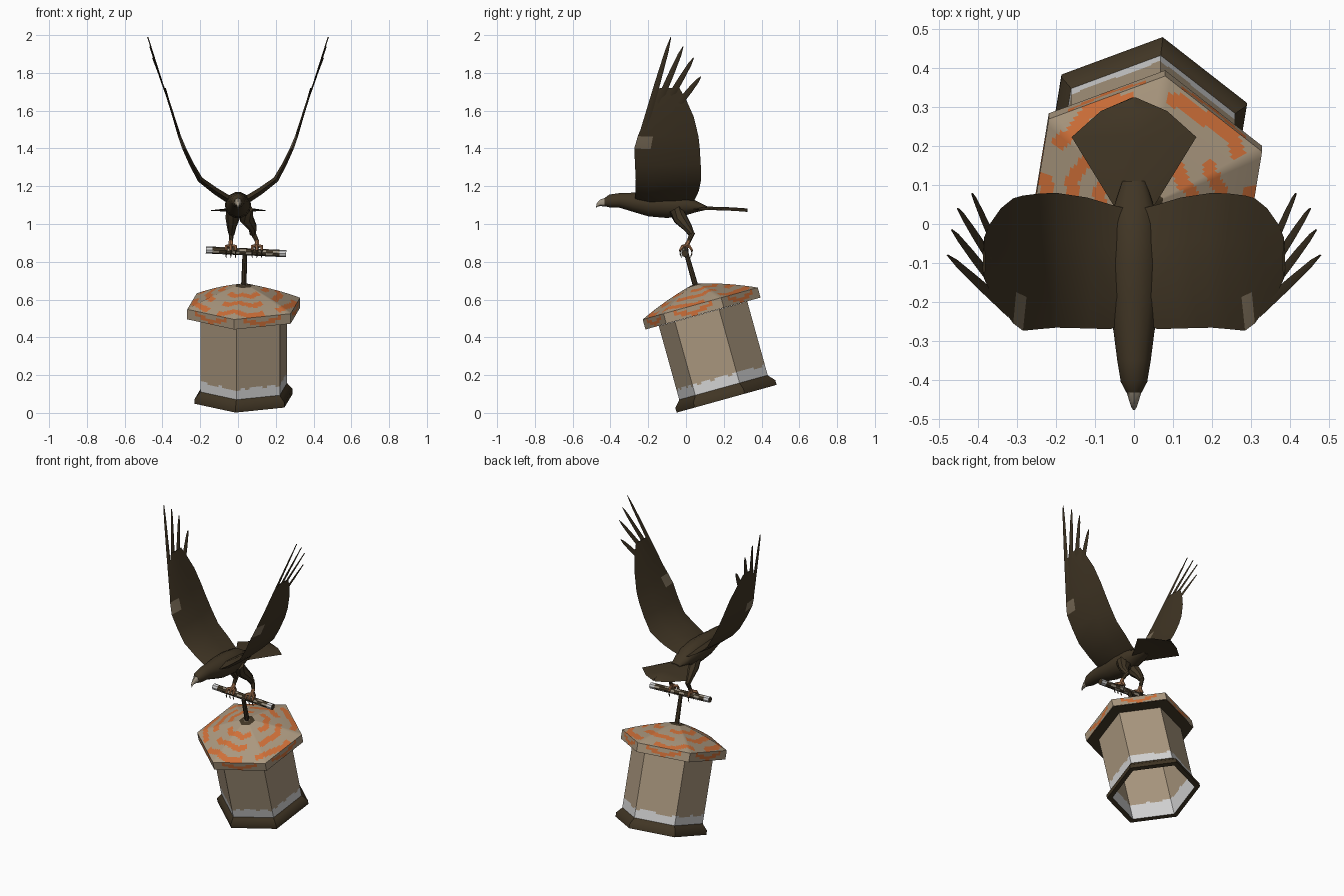
import bpy, bmesh, math, random
from mathutils import Vector, Matrix

if "Cube" in bpy.data.objects:
    bpy.data.objects.remove(bpy.data.objects["Cube"])

random.seed(4)


def material(name, rgb):
    m = bpy.data.materials.new(name)
    m.diffuse_color = (*rgb, 1)
    m.use_nodes = True
    m.node_tree.nodes["Principled BSDF"].inputs["Base Color"].default_value = m.diffuse_color
    return m


BROWN = material("dark brown", (0.052, 0.036, 0.018))
TAN = material("tan plaster", (0.40, 0.31, 0.21))
WHITE = material("chalk white", (0.66, 0.66, 0.66))
ORANGE = material("orange paint", (0.62, 0.16, 0.04))
HORN = material("beak horn", (0.34, 0.29, 0.22))
SKIN = material("foot skin", (0.40, 0.18, 0.08))
PATCH = material("wing patch", (0.20, 0.155, 0.10))


def loft(name, rings, mats, rule=None, ends=(True, True), matrix=None):
    """Skin closed rings; rule(row, face centre) gives the material index."""
    bm = bmesh.new()
    rows = [[bm.verts.new(p) for p in ring] for ring in rings]
    n = len(rows[0])
    for i, (a, b) in enumerate(zip(rows, rows[1:])):
        for j in range(n):
            f = bm.faces.new((a[j], a[(j + 1) % n], b[(j + 1) % n], b[j]))
            if rule:
                f.material_index = rule(i, j, f.calc_center_median())
    for use, row in zip(ends, (rows[0], rows[-1])):
        if use:
            bm.faces.new(row)
    bmesh.ops.recalc_face_normals(bm, faces=bm.faces)
    me = bpy.data.meshes.new(name)
    bm.to_mesh(me)
    bm.free()
    for m in mats:
        me.materials.append(m)
    ob = bpy.data.objects.new(name, me)
    if matrix:
        ob.matrix_world = matrix
    bpy.context.collection.objects.link(ob)
    return ob


def limb(name, points, mats, sides=8, rule=None):
    """Tapered tube through (x, y, z, radius) points."""
    rings = []
    for i, p in enumerate(points):
        a = Vector(points[max(i - 1, 0)][:3])
        b = Vector(points[min(i + 1, len(points) - 1)][:3])
        q = (b - a).to_track_quat('Z', 'Y')
        rings.append([Vector(p[:3]) + q @ Vector((p[3] * math.cos(t), p[3] * math.sin(t), 0))
                      for t in (2 * math.pi * k / sides for k in range(sides))])
    return loft(name, rings, mats, rule)


# --- Tilted hexagonal pedestal -------------------------------------------
TILT = Matrix.Translation((0.03, 0.215, 0.075)) @ Matrix.Rotation(math.radians(15.5), 4, 'X')


def hexagon(r, t, seg=1):
    c = [Vector((r * math.cos(math.radians(21 + 60 * k)),
                 r * math.sin(math.radians(21 + 60 * k)), t)) for k in range(7)]
    return [c[k].lerp(c[k + 1], s / seg) for k in range(6) for s in range(seg)]


# base moulding, open underneath
loft("base_moulding", [hexagon(*p) for p in
     ((0.246, 0.0), (0.278, 0.0), (0.278, 0.026), (0.256, 0.05), (0.246, 0.062))],
     [BROWN], ends=(False, False), matrix=TILT)

# column with a ragged white band along its foot
ragged = [random.random() < 0.5 for _ in range(60)]
loft("column", [hexagon(0.246, t, 10) for t in (0.0, 0.062, 0.11, 0.122, 0.467)],
     [TAN, WHITE],
     lambda i, j, c: 1 if i < 2 or (i == 2 and ragged[j]) else 0,
     ends=(False, False), matrix=TILT)

# underside of the cap
loft("cap_underside", [hexagon(0.24, 0.468), hexagon(0.318, 0.468)], [BROWN],
     ends=(False, False), matrix=TILT)


# domed cap painted with broken rings
def cap_height(r):
    u = r / 0.32
    return 0.523 + 0.11 * (1 - u) + 0.035 * u * (1 - u)


def cap_paint(i, j, c):
    r, a = math.hypot(c.x, c.y), math.atan2(c.y, c.x)
    if i < 4:  # scalloped line around the rim
        mid = 1 - abs((j % 18) - 8.5) / 9
        return 1 if mid > 0.3 and abs(i - 3.3 * (1.15 - mid)) < 0.8 else 0
    if r < 0.045:
        return 2
    for k, ring in enumerate((0.115, 0.188, 0.262)):
        if abs(r - ring - 0.006 * math.sin(9 * a + k)) < 0.017:
            return 1 if math.sin((3 + k) * a + 1.7 * k) > -0.72 else 0
    return 0


rings = [hexagon(0.32, 0.468 + 0.055 * k / 4, 18) for k in range(4)]
rings += [hexagon(r, cap_height(r), 18) for r in (0.32 - 0.30 * k / 32 for k in range(33))]
loft("domed_cap", rings, [TAN, ORANGE, BROWN], cap_paint, ends=(False, True), matrix=TILT)

# --- Post and perch ------------------------------------------------------
limb("post", [(0.03, 0.06, 0.64, 0.015), (0.036, 0.0, 0.85, 0.012)], [BROWN])
N = 12
limb("perch", [(-0.17 + 0.425 * k / N, -0.005, 0.863 - 0.02 * k / N, 0.019) for k in range(N + 1)],
     [BROWN, HORN, WHITE],
     rule=lambda i, j, c: 2 if i in (0, N - 1) else (1 if (i * 3 + j * 2) % 5 < 2 else 0))


# --- Bird body -----------------------------------------------------------
def oval(y, z, rx, rz, n=14):
    return [(rx * math.cos(2 * math.pi * k / n), y, z + rz * math.sin(2 * math.pi * k / n))
            for k in range(n)]


loft("bird_body", [oval(*s) for s in (
    (-0.432, 1.116, 0.020, 0.022), (-0.405, 1.122, 0.034, 0.035), (-0.35, 1.125, 0.043, 0.04),
    (-0.28, 1.115, 0.052, 0.052), (-0.20, 1.105, 0.064, 0.066), (-0.10, 1.10, 0.07, 0.07),
    (0.0, 1.10, 0.06, 0.055), (0.05, 1.093, 0.05, 0.032), (0.11, 1.085, 0.03, 0.010))], [BROWN])
loft("beak", [oval(*s, 8) for s in ((-0.425, 1.116, 0.021, 0.024), (-0.455, 1.112, 0.012, 0.017),
     (-0.472, 1.10, 0.006, 0.010), (-0.477, 1.085, 0.002, 0.003))], [HORN])


# fan tail
def tail_section(y, w, z):
    return [(-w, y, z - 0.012), (0, y, z + 0.006), (w, y, z - 0.012), (0, y, z - 0.008)]


loft("tail", [tail_section(*s) for s in ((0.02, 0.04, 1.09), (0.05, 0.054, 1.088),
     (0.223, 0.16, 1.083), (0.29, 0.085, 1.079), (0.325, 0.004, 1.076))], [BROWN])

# --- Wings: x, z, leading y, trailing y, half thickness -------------------
STATIONS = [(0.02, 1.12, -0.25, 0.04, 0.022), (0.06, 1.137, -0.27, 0.05, 0.02),
            (0.12, 1.175, -0.268, 0.068, 0.018), (0.20, 1.235, -0.266, 0.08, 0.015),
            (0.245, 1.315, -0.27, 0.078, 0.012), (0.285, 1.40, -0.274, 0.073, 0.010),
            (0.31, 1.465, -0.255, 0.066, 0.008), (0.342, 1.57, -0.212, 0.04, 0.006),
            (0.37, 1.66, -0.172, 0.0, 0.005), (0.385, 1.72, -0.14, -0.035, 0.003)]
FEATHERS = [((0.322, -0.222, 1.50), (0.478, -0.08, 1.99)),
            ((0.365, -0.145, 1.64), (0.467, -0.015, 1.94)),
            ((0.368, -0.09, 1.66), (0.452, 0.04, 1.88)),
            ((0.365, -0.035, 1.64), (0.415, 0.078, 1.78))]

for side, s in (("left", -1), ("right", 1)):
    rings = []
    for i, (x, z, lead, trail, th) in enumerate(STATIONS):
        a, b = STATIONS[max(i - 1, 0)], STATIONS[min(i + 1, len(STATIONS) - 1)]
        d = Vector((b[0] - a[0], b[1] - a[1])).normalized() * th
        row = [(x, lead, z)]
        for q, sign in ((0.25, 1), (0.65, 0.7), (1, 0), (0.65, -0.7), (0.25, -1)):
            row.append((x - d.y * sign, lead + (trail - lead) * q, z + d.x * sign))
        rings.append([(s * p[0], p[1], p[2]) for p in row])
    loft(side + "_wing", rings, [BROWN, PATCH],
         lambda i, j, c: 1 if i == 5 and j in (0, 5) else 0)

    # separated flight feathers
    for k, (base, tip) in enumerate(FEATHERS):
        base, tip = Vector(base), Vector(tip)
        run = tip - base
        flat = run.cross(Vector((0, 1, 0))).normalized()
        wide = flat.cross(run).normalized()
        rings = []
        for f, w in ((0, 0.018), (0.5, 0.015), (0.85, 0.010), (1, 0.002)):
            p = base + run * f
            ring = [p + wide * w, p + flat * 0.003, p - wide * w, p - flat * 0.003]
            rings.append([(s * v.x, v.y, v.z) for v in ring])
        loft(f"{side}_feather_{k + 1}", rings, [BROWN])

# --- Legs and gripping feet ----------------------------------------------
for side, hip, foot in (("left", -0.028, -0.038), ("right", 0.045, 0.10)):
    knee = hip * 0.4 + foot * 0.6
    limb(side + "_thigh", [(hip, -0.06, 1.08, 0.035), (hip, -0.03, 1.03, 0.038),
         (knee, 0.01, 0.98, 0.024), (knee, 0.03, 0.945, 0.016)], [BROWN])
    limb(side + "_shank", [(knee, 0.035, 0.955, 0.014), (foot, 0.015, 0.91, 0.011),
         (foot, -0.002, 0.875, 0.014)], [BROWN, SKIN], rule=lambda i, j, c: i)
    for k, (dx, dy) in enumerate(((-0.025, -1), (0, -1), (0.025, -1), (0, 1))):
        x = foot + dx
        limb(f"{side}_toe_{k + 1}", [(foot, 0, 0.885, 0.010), (x, dy * 0.018, 0.882, 0.009),
             (x, dy * 0.032, 0.86, 0.007), (x, dy * 0.03, 0.84, 0.004), (x, dy * 0.022, 0.82, 0.001)],
             [SKIN, BROWN], 6, lambda i, j, c: 1 if i > 1 else 0)

bpy.ops.object.select_all(action='SELECT')
bpy.context.view_layer.objects.active = bpy.data.objects["bird_body"]
bpy.ops.object.shade_smooth_by_angle(angle=math.radians(40))
